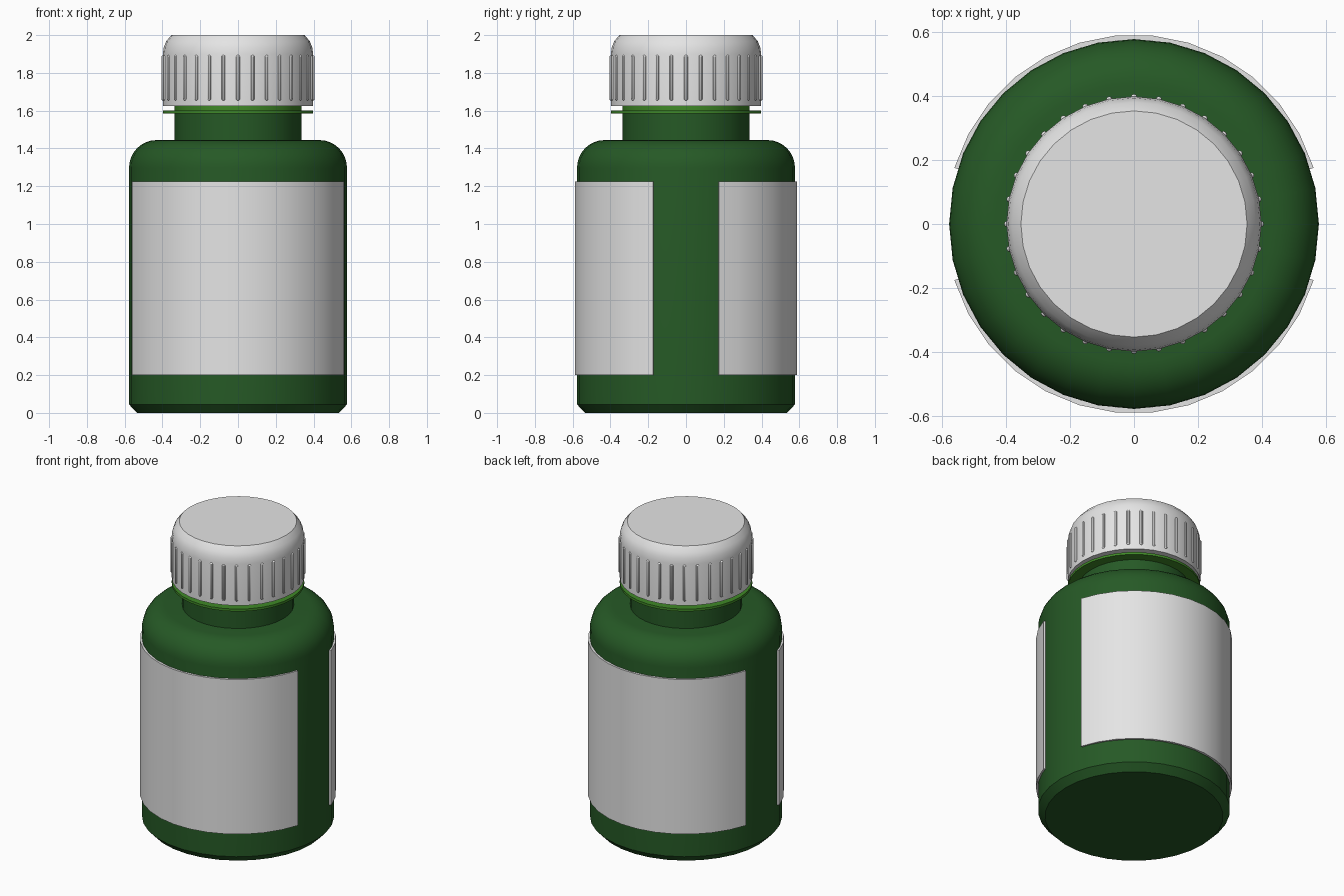
import bpy, bmesh
from math import sin, cos, pi, radians
from mathutils import Matrix

SIDES = 32

if "Cube" in bpy.data.objects:
    bpy.data.objects.remove(bpy.data.objects["Cube"])


def material(name, rgb):
    m = bpy.data.materials.new(name)
    m.use_nodes = True
    m.diffuse_color = (*rgb, 1)
    m.node_tree.nodes["Principled BSDF"].inputs["Base Color"].default_value = (*rgb, 1)
    return m


white = material("white", (0.78, 0.78, 0.78))
dark_green = material("dark green", (0.019, 0.1, 0.019))
bright_green = material("bright green", (0.05, 0.25, 0.02))


def finish(bm, name, mat):
    """Turn a bmesh into a smooth-shaded object with sharp edges kept."""
    bmesh.ops.recalc_face_normals(bm, faces=bm.faces)
    mesh = bpy.data.meshes.new(name)
    bm.to_mesh(mesh)
    bm.free()
    mesh.materials.append(mat)
    obj = bpy.data.objects.new(name, mesh)
    bpy.context.collection.objects.link(obj)
    bpy.ops.object.select_all(action="DESELECT")
    obj.select_set(True)
    bpy.context.view_layer.objects.active = obj
    bpy.ops.object.shade_smooth_by_angle(angle=radians(35))
    return obj


def lathe(name, profile, mat):
    """Revolve (radius, height) points around z and cap both ends."""
    bm = bmesh.new()
    rings = [[bm.verts.new((r * cos(2 * pi * i / SIDES), r * sin(2 * pi * i / SIDES), z))
              for i in range(SIDES)] for r, z in profile]
    for a, b in zip(rings, rings[1:]):
        for i in range(SIDES):
            j = (i + 1) % SIDES
            bm.faces.new((a[i], a[j], b[j], b[i]))
    bm.faces.new(rings[0])
    bm.faces.new(rings[-1])
    return finish(bm, name, mat)


# Bottle: chamfered base, straight wall, rounded shoulder
shoulder = [(0.433 + 0.144 * cos(i * pi / 16), 1.296 + 0.148 * sin(i * pi / 16))
            for i in range(9)]
lathe("bottle_body", [(0.535, 0), (0.577, 0.045)] + shoulder, dark_green)
lathe("bottle_neck", [(0.335, 1.43), (0.335, 1.59)], dark_green)

# Tamper ring with its collar
lathe("tamper_ring", [(0.398, 1.586), (0.398, 1.602), (0.335, 1.602), (0.335, 1.64)],
      bright_green)

# Cap with rounded top edge
lathe("cap", [(0.398, 1.625), (0.398, 1.9), (0.393, 1.935), (0.38, 1.968), (0.353, 2)], white)

# Grip ribs: capsules spaced around the cap
bm = bmesh.new()
for i in range(SIDES):
    spot = Matrix.Rotation(2 * pi * i / SIDES, 4, "Z") @ Matrix.Translation((0.395, 0, 1.664))
    rib = bmesh.ops.create_uvsphere(bm, u_segments=8, v_segments=7, radius=0.011)["verts"]
    for v in rib:
        if v.co.z > 0:
            v.co.z += 0.22
    bmesh.ops.transform(bm, matrix=spot, verts=rib)
finish(bm, "cap_ribs", white)


def label(name, side):
    """Curved plate wrapped on the front (-1) or back (1) of the wall."""
    bm = bmesh.new()
    steps = 13
    sections = []
    for i in range(steps + 1):
        a = radians(16.875) + i * 2 * pi / SIDES
        sections.append([bm.verts.new((r * cos(a), side * (r * sin(a) + 0.005), z))
                         for r, z in ((0.57, 0.2), (0.586, 0.2), (0.586, 1.225), (0.57, 1.225))])
    for a, b in zip(sections, sections[1:]):
        for k in range(4):
            n = (k + 1) % 4
            bm.faces.new((a[k], a[n], b[n], b[k]))
    bm.faces.new(sections[0])
    bm.faces.new(sections[-1])
    finish(bm, name, white)


label("front_label", -1)
label("back_label", 1)
